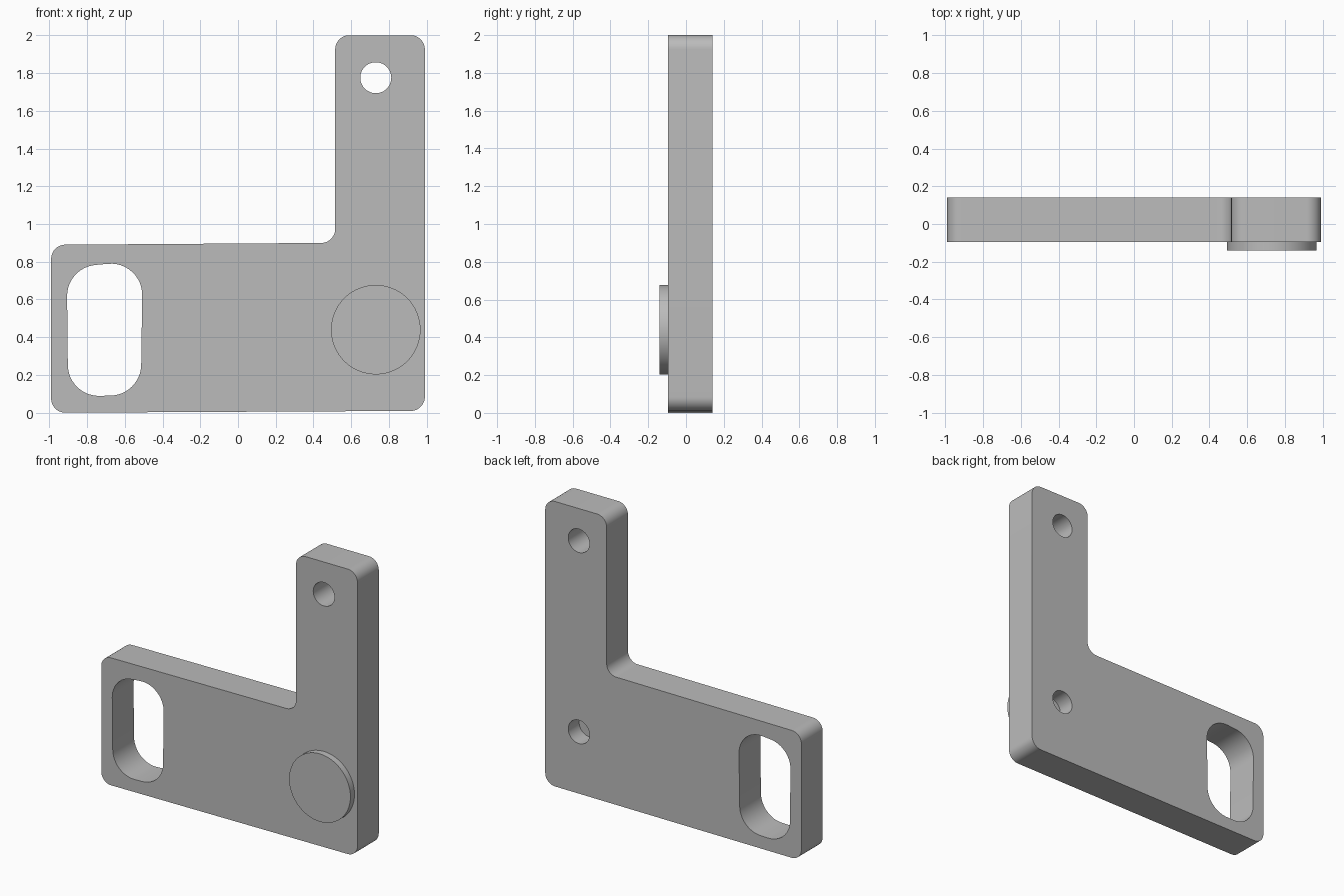
import bpy
import bmesh
from math import cos, sin, pi, radians
from mathutils import Vector

default_cube = bpy.data.objects.get("Cube")
if default_cube:
    bpy.data.objects.remove(default_cube, do_unlink=True)

grey = bpy.data.materials.new("plain grey")
grey.use_nodes = True
colour = (0.5, 0.5, 0.5, 1)
grey.diffuse_color = colour
grey.node_tree.nodes["Principled BSDF"].inputs["Base Color"].default_value = colour

FRONT, BACK = -0.095, 0.14


def rounded(corners, radius, steps=12):
    """Outline in x and z with every corner replaced by an arc."""
    pts = [Vector(c) for c in corners]
    out = []
    for i, p in enumerate(pts):
        a = (pts[i - 1] - p).normalized()
        b = (pts[(i + 1) % len(pts)] - p).normalized()
        half = a.angle(b) / 2
        centre = p + (a + b).normalized() * radius / sin(half)
        start = p + a * radius / (sin(half) / cos(half)) - centre
        end = p + b * radius / (sin(half) / cos(half)) - centre
        sweep = pi - 2 * half
        for k in range(steps + 1):
            t = k / steps
            arc = start * sin((1 - t) * sweep) + end * sin(t * sweep)
            out.append(centre + arc / sin(sweep))
    return out


def circle(x, z, radius, steps=64):
    return [(x + radius * cos(2 * pi * k / steps),
             z + radius * sin(2 * pi * k / steps)) for k in range(steps)]


def prism(name, outline, y0, y1):
    """Solid made by pushing an outline from y0 to y1."""
    bm = bmesh.new()
    face = bm.faces.new([bm.verts.new((x, y0, z)) for x, z in outline])
    side = bmesh.ops.extrude_face_region(bm, geom=[face])
    moved = [v for v in side["geom"] if isinstance(v, bmesh.types.BMVert)]
    bmesh.ops.translate(bm, verts=moved, vec=(0, y1 - y0, 0))
    if not any(f.is_valid and len(f.verts) == len(outline)
               and all(abs(v.co.y - y0) < 1e-5 for v in f.verts) for f in bm.faces):
        bm.faces.new([v for v in bm.verts if abs(v.co.y - y0) < 1e-5])
    bmesh.ops.recalc_face_normals(bm, faces=bm.faces)
    mesh = bpy.data.meshes.new(name)
    bm.to_mesh(mesh)
    bm.free()
    mesh.materials.append(grey)
    obj = bpy.data.objects.new(name, mesh)
    bpy.context.collection.objects.link(obj)
    return obj


def activate(obj):
    bpy.ops.object.select_all(action="DESELECT")
    obj.select_set(True)
    bpy.context.view_layer.objects.active = obj


def cut(target, cutter):
    cutter.hide_render = True
    mod = target.modifiers.new("cut", "BOOLEAN")
    mod.operation = "DIFFERENCE"
    mod.solver = "EXACT"
    mod.object = cutter
    activate(target)
    bpy.ops.object.modifier_apply(modifier=mod.name)
    bpy.data.objects.remove(cutter, do_unlink=True)


# L-shaped plate with rounded corners
plate = prism("bracket_plate", rounded(
    [(-0.99, 0), (0.99, 0.01), (0.99, 2), (0.515, 2), (0.515, 0.9), (-0.99, 0.89)],
    0.075), FRONT, BACK)

# Long slot through the foot, slightly skewed
slot = rounded([(-0.9, 0.085), (-0.515, 0.095), (-0.505, 0.805), (-0.907, 0.77)], 0.165)
cut(plate, prism("slot_cutter", slot, -0.5, 0.5))

# Through hole at the top and blind hole in the back
cut(plate, prism("upper_hole_cutter", circle(0.73, 1.775, 0.082), -0.5, 0.5))
cut(plate, prism("blind_hole_cutter", circle(0.73, 0.44, 0.082), BACK - 0.12, 0.5))

# Round boss on the front
boss = prism("round_boss", circle(0.73, 0.44, 0.237), -0.14, FRONT)

for part in (plate, boss):
    activate(part)
    bpy.ops.object.shade_smooth_by_angle(angle=radians(30))
